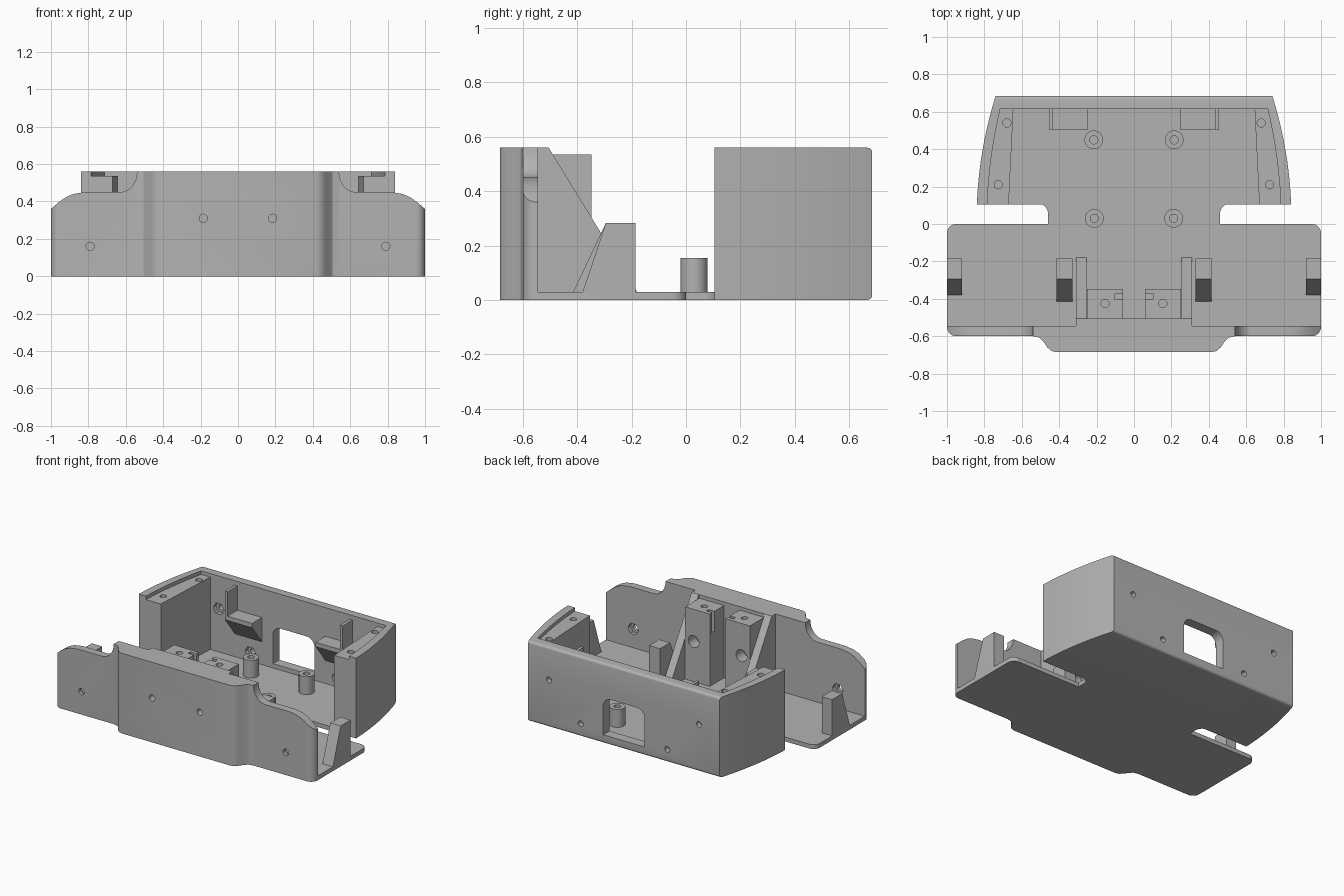
import bpy, bmesh, math

default = bpy.data.objects.get("Cube")
if default:
    bpy.data.objects.remove(default, do_unlink=True)

grey = bpy.data.materials.new("plain_grey")
grey.use_nodes = True
COLOUR = (0.45, 0.45, 0.45, 1)
grey.diffuse_color = COLOUR
grey.node_tree.nodes["Principled BSDF"].inputs["Base Color"].default_value = COLOUR

FLOOR, TOP = 0.03, 0.56
parts = []


def arc(cx, cy, rx, a0, a1, n=8, ry=None):
    """Points along an arc, angles in degrees."""
    ry = ry or rx
    angles = [math.radians(a0 + (a1 - a0) * i / n) for i in range(n + 1)]
    return [(cx + rx * math.cos(a), cy + ry * math.sin(a)) for a in angles]


def sym(half):
    """Close a right-hand half outline with its mirror image."""
    return half + [(-x, y) for x, y in reversed(half)]


def prism(name, pts, axis, lo, hi, keep=True):
    """Extrude a 2D outline along an axis from lo to hi."""
    place = {"x": lambda a, b, h: (h, a, b),
             "y": lambda a, b, h: (a, h, b),
             "z": lambda a, b, h: (a, b, h)}[axis]
    bm = bmesh.new()
    rings = [[bm.verts.new(place(a, b, h)) for a, b in pts] for h in (lo, hi)]
    bm.faces.new(rings[0])
    bm.faces.new(rings[1])
    n = len(pts)
    for i in range(n):
        j = (i + 1) % n
        bm.faces.new((rings[0][i], rings[0][j], rings[1][j], rings[1][i]))
    bmesh.ops.recalc_face_normals(bm, faces=bm.faces)
    mesh = bpy.data.meshes.new(name)
    bm.to_mesh(mesh)
    bm.free()
    mesh.materials.append(grey)
    obj = bpy.data.objects.new(name, mesh)
    bpy.context.collection.objects.link(obj)
    if keep:
        parts.append(obj)
    return obj


def box(x0, x1, y0, y1):
    return [(x0, y0), (x1, y0), (x1, y1), (x0, y1)]


def carve(obj, pts, axis, lo, hi, op="DIFFERENCE"):
    """Apply a boolean with a temporary prism cutter."""
    cutter = prism("cutter", pts, axis, lo, hi, keep=False)
    cutter.hide_render = True
    mod = obj.modifiers.new("carve", "BOOLEAN")
    mod.operation, mod.solver, mod.object = op, "EXACT", cutter
    bpy.context.view_layer.objects.active = obj
    bpy.ops.object.modifier_apply(modifier=mod.name)
    bpy.data.objects.remove(cutter, do_unlink=True)


def drill(obj, a, b, r, axis, lo, hi, sides=20):
    carve(obj, arc(a, b, r, 0, 360 - 360 / sides, sides - 1), axis, lo, hi)


# Floor plate with front bulge, rounded wings and filleted neck
bulge = [(0.42, -0.685), (0.445, -0.677), (0.465, -0.658), (0.485, -0.628),
         (0.505, -0.608), (0.54, -0.6)]
front_edge = bulge + arc(0.95, -0.55, 0.05, -90, 0)
prism("floor_plate",
      sym(front_edge + arc(0.95, -0.05, 0.05, 0, 90) + [(0.46, 0)]
          + arc(0.515, 0.055, 0.055, 180, 90)),
      "z", 0, FLOOR)

# Front wall, trimmed to its stepped skyline
front_wall = prism("front_wall",
                   sym(front_edge + [(1, -0.545), (0.31, -0.545), (0.31, -0.505)]),
                   "z", FLOOR, TOP)
skyline = [(1.1, -0.1), (1.1, 0.25), (1, 0.36), (0.96, 0.395), (0.92, 0.423),
           (0.88, 0.44), (0.82, 0.45)]
skyline += arc(0.63, TOP, 0.09, 270, 180, 8, 0.11) + [(0.54, 0.7)]
carve(front_wall, sym(skyline), "y", -0.8, -0.4, "INTERSECT")
for s in (-1, 1):
    drill(front_wall, s * 0.185, 0.31, 0.022, "y", -0.8, -0.4)
    drill(front_wall, s * 0.79, 0.16, 0.022, "y", -0.8, -0.4)
    drill(front_wall, s * 0.79, 0.16, 0.042, "y", -0.575, -0.4, 6)

# Rear shell with softened back edges
steps = [i / 10 for i in range(11)]
outer = [(0.84 - 0.02 * t - 0.08 * t * t, 0.105 + 0.58 * t) for t in steps]
rim = [(0.785 - 0.02 * t - 0.05 * t * t, 0.1 + 0.515 * t) for t in steps]
shell = prism("rear_shell", sym(outer), "z", 0, TOP)
bm = bmesh.new()
bm.from_mesh(shell.data)
back = [e for e in bm.edges if all(v.co.y > 0.68 for v in e.verts)
        and abs(e.verts[0].co.z - e.verts[1].co.z) < 0.01]
bmesh.ops.bevel(bm, geom=back, offset=0.018, segments=4, profile=0.5,
                affect="EDGES")
bm.to_mesh(shell.data)
bm.free()
carve(shell, sym([(0.67, 0), (0.67, 0.105), (0.645, 0.615)]), "z", FLOOR, 1)
carve(shell, sym([(0.785, 0)] + rim), "z", 0.535, 1)

# Rear window, screw holes and nut pockets
carve(shell, sym([(0.16, 0.06)] + arc(0.1, 0.26, 0.06, 0, 90)), "y", 0.55, 0.8)
for s in (-1, 1):
    for x, z in ((0.58, 0.33), (0.335, 0.09)):
        drill(shell, s * x, z, 0.02, "y", 0.55, 0.8)
        drill(shell, s * x, z, 0.042, "y", 0.55, 0.645, 6)
    for x, y in ((0.725, 0.21), (0.68, 0.54)):
        drill(shell, s * x, y, 0.022, "z", 0.4, 0.7)

for s, side in ((-1, "right"), (1, "left")):
    # Tall mounting posts behind the front wall
    post = prism(side + "_post", box(s * 0.06, s * 0.25, -0.505, -0.348),
                 "z", FLOOR, 0.535)
    drill(post, s * 0.155, -0.425, 0.022, "z", 0.4, 0.7)
    carve(post, box(s * 0.04, s * 0.105, -0.4, -0.375), "z", 0.39, 0.7)
    drill(post, s * 0.185, 0.31, 0.022, "y", -0.6, -0.3)
    drill(post, s * 0.185, 0.31, 0.042, "y", -0.43, -0.3)

    # Sloping gussets bracing the front wall
    prism(side + "_gusset", [(-0.505, TOP), (-0.505, FLOOR), (-0.18, FLOOR)],
          "x", s * 0.255, s * 0.31)

    # Wedge-fronted axle blocks
    for label, x0, x1, foot in (("outer", 0.92, 1, -0.38),
                                ("inner", 0.33, 0.415, -0.415)):
        prism(side + "_" + label + "_block",
              [(foot, FLOOR), (-0.295, 0.283), (-0.185, 0.283), (-0.185, FLOOR)],
              "x", s * x0, s * x1)

    # Hollow standoffs
    for label, x, y in (("rear", 0.215, 0.45), ("front", 0.212, 0.03)):
        standoff = prism(side + "_" + label + "_standoff",
                         arc(s * x, y, 0.05, 0, 348.75, 31), "z", FLOOR, 0.155)
        drill(standoff, s * x, y, 0.022, "z", 0.035, 0.3)

    # Wall bracket: wedge shelf with an upright end plate
    prism(side + "_bracket_shelf",
          [(0.615, 0.36), (0.505, 0.36), (0.505, 0.33), (0.615, 0.19)],
          "x", s * 0.245, s * 0.455)
    prism(side + "_bracket_plate", box(s * 0.435, s * 0.455, 0.505, 0.615),
          "z", 0.36, 0.53)

# Smooth the curves, keep corners crisp
bpy.ops.object.select_all(action="DESELECT")
for obj in parts:
    obj.select_set(True)
bpy.context.view_layer.objects.active = parts[0]
bpy.ops.object.shade_smooth_by_angle(angle=math.radians(30))
